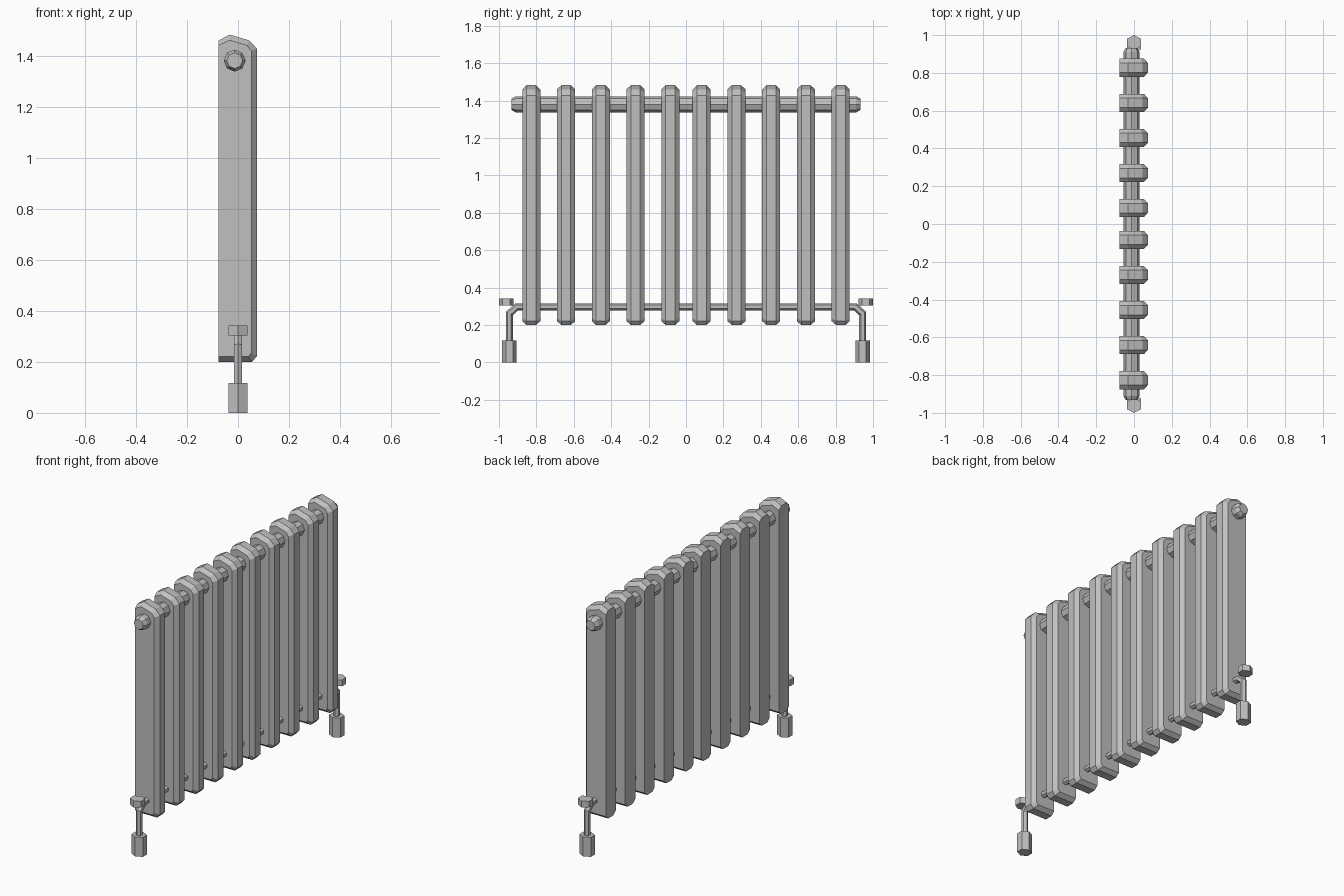
import bpy, bmesh, math
from mathutils import Vector

if "Cube" in bpy.data.objects:
    bpy.data.objects.remove(bpy.data.objects["Cube"])

grey = bpy.data.materials.new("painted_grey_metal")
grey.diffuse_color = (0.53, 0.53, 0.53, 1)
grey.use_nodes = True
grey.node_tree.nodes["Principled BSDF"].inputs["Base Color"].default_value = grey.diffuse_color


def loft(name, rings):
    """Closed, flat-shaded solid through rings of equal point count."""
    bm = bmesh.new()
    loops = [[bm.verts.new(p) for p in r] for r in rings]
    n = len(loops[0])
    for a, b in zip(loops, loops[1:]):
        for i in range(n):
            j = (i + 1) % n
            bm.faces.new((a[i], a[j], b[j], b[i]))
    bm.faces.new(loops[0])
    bm.faces.new(loops[-1])
    bmesh.ops.recalc_face_normals(bm, faces=bm.faces)
    me = bpy.data.meshes.new(name)
    bm.to_mesh(me)
    bm.free()
    me.materials.append(grey)
    ob = bpy.data.objects.new(name, me)
    bpy.context.collection.objects.link(ob)
    return ob


def ring_z(y, z, r, n=6):
    """Horizontal polygon ring with a corner towards y."""
    return [(0.96 * r * math.sin(math.tau * i / n) / math.sin(math.pi / 3),
             y + r * math.cos(math.tau * i / n), z) for i in range(n)]


def tube(name, path, r, n=6):
    """Mitred tube in the x = 0 plane along (y, z) points."""
    pts = [Vector((0, y, z)) for y, z in path]
    rings = []
    for k, p in enumerate(pts):
        d0 = (p - pts[max(k - 1, 0)]).normalized()
        d1 = (pts[min(k + 1, len(pts) - 1)] - p).normalized()
        t = (d0 + d1).normalized()
        side = Vector((1, 0, 0))
        up = side.cross(t)
        d = d0 if d0.length else d1
        m = r / max(t.dot(d), 0.5)
        rings.append([p + side * r * math.sin(math.tau * i / n)
                      + up * m * math.cos(math.tau * i / n) for i in range(n)])
    return loft(name, rings)


# Radiator columns: outer outline in the middle, inset outline on both sides
outer = [(-.076, .2), (.055, .2), (.074, .222), (.074, 1.427),
         (.045, 1.459), (-.033, 1.482), (-.076, 1.459)]
inset = [(-.076, .22), (.04, .22), (.052, .235), (.052, 1.417),
         (.035, 1.44), (-.033, 1.46), (-.076, 1.44)]
layers = [(-.048, inset), (-.025, outer), (.025, outer), (.048, inset)]
for s in (-1, 1):
    for k in range(5):
        c = s * (.084 + .1858 * k)
        loft("radiator_column", [[(x, c + dy, z) for x, z in prof] for dy, prof in layers])

# Upper header pipe with tapered end caps
loft("upper_pipe", [[(-.013 + r * math.cos(math.tau * i / 8), y,
                      1.38 + r * math.sin(math.tau * i / 8)) for i in range(8)]
                    for y, r in ((-.932, .031), (-.91, .043), (.91, .043), (.932, .031))])

# Lower pipe bending down to the floor at both ends
tube("lower_pipe", [(-.944, .1), (-.944, .262), (-.905, .297),
                    (.905, .297), (.944, .262), (.944, .1)], .019)

# Floor collars and valve handles
for s in (-1, 1):
    loft("floor_collar", [ring_z(s * .944, z, .039) for z in (0, .118)])
    loft("valve_handle", [ring_z(s * .961, z, .039) for z in (.304, .342)])
